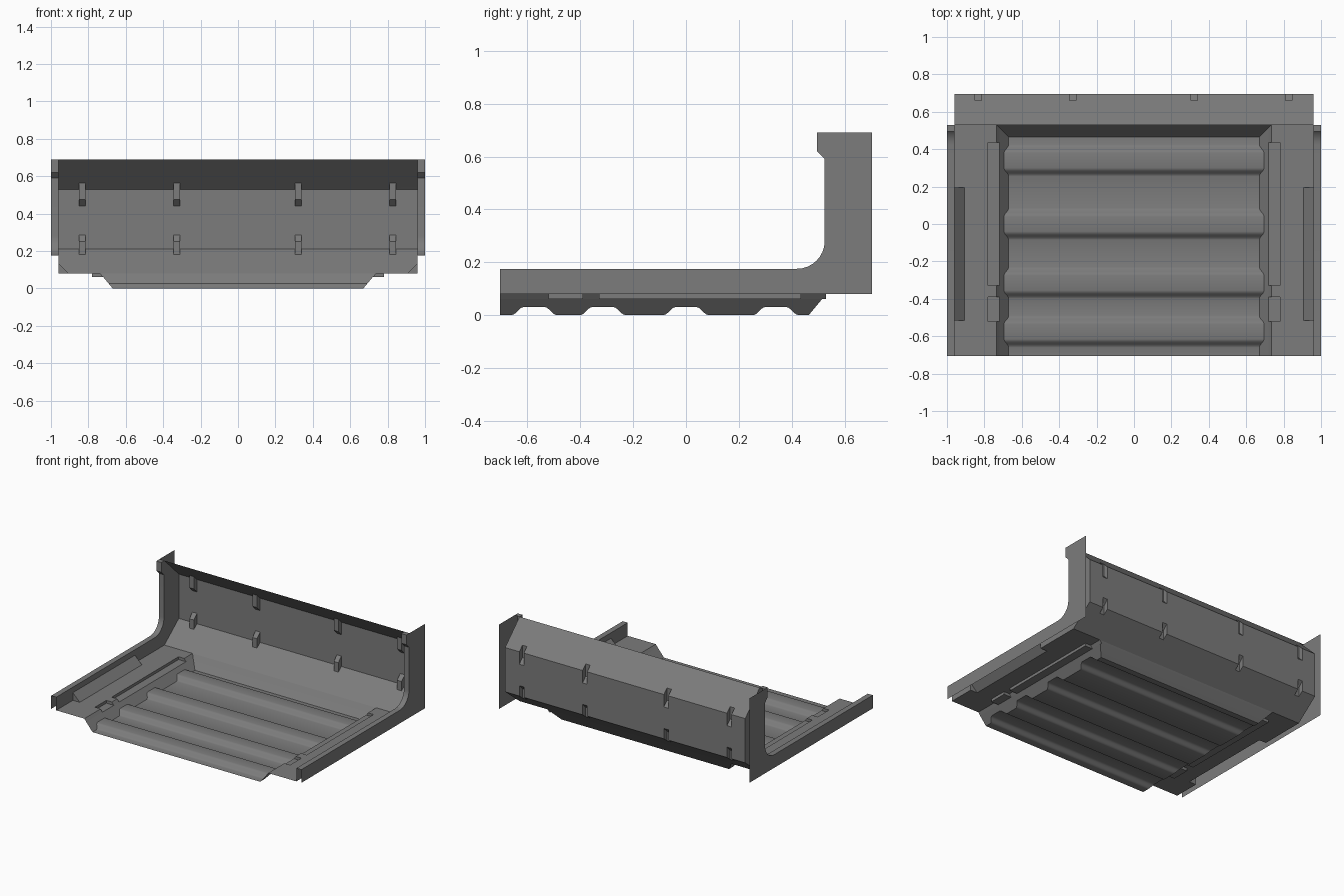
import bpy, bmesh, math
from mathutils import Vector

if "Cube" in bpy.data.objects:
    bpy.data.objects.remove(bpy.data.objects["Cube"])

steel = bpy.data.materials.new("dull_steel_grey")
steel.use_nodes = True
GREY = (0.2, 0.2, 0.2, 1)
steel.diffuse_color = GREY
steel.node_tree.nodes["Principled BSDF"].inputs["Base Color"].default_value = GREY

INSIDE = Vector((0, -0.2, 0.72))
FRONT, BACK, FLOOR, TOP = -0.705, 0.53, 0.08, 0.69
RAIL_IN, RAIL_OUT = 0.96, 1.0


def finish(name, faces, outward=False):
    """Weld faces into one sheet, turn them inward or outward, shade smoothly."""
    bm = bmesh.new()
    for pts in faces:
        bm.faces.new([bm.verts.new(p) for p in pts])
    bmesh.ops.remove_doubles(bm, verts=bm.verts, dist=0.0003)
    bm.normal_update()
    for f in bm.faces:
        away = f.normal.dot(INSIDE - f.calc_center_median()) < 0
        if away != outward:
            f.normal_flip()
    mesh = bpy.data.meshes.new(name)
    bm.to_mesh(mesh)
    bm.free()
    mesh.shade_smooth()
    mesh.set_sharp_from_angle(angle=math.radians(30))
    mesh.materials.append(steel)
    obj = bpy.data.objects.new(name, mesh)
    bpy.context.collection.objects.link(obj)


def bridge(a, b):
    """Quads between two matching point rows."""
    return [(a[i], a[i + 1], b[i + 1], b[i]) for i in range(len(a) - 1)]


def along_x(profile, x0, x1):
    return bridge([(x0, y, z) for y, z in profile], [(x1, y, z) for y, z in profile])


def along_y(section, y0, y1, s):
    return bridge([(s * x, y0, z) for x, z in section], [(s * x, y1, z) for x, z in section])


# Ribbed floor pan: side walls lean outward as they rise
profile = [(FRONT, 0)]
for centre in (-0.575, -0.315, 0, 0.34):
    rise = [(0.085 - 0.045 * i / 6, 0.015 * (1 - math.cos(math.pi * i / 6))) for i in range(7)]
    profile += [(centre - d, z) for d, z in rise]
    profile += [(centre + d, z) for d, z in reversed(rise)]
profile += [(0.465, 0), (0.515, 0.06), (BACK, FLOOR)]


def pan_x(z):
    return 0.67 + z * 0.05 / 0.06


rows = [[(s * pan_x(z), y, z) for y, z in profile] for s in (-1, 1)]
faces = bridge(*rows)
for s in (-1, 1):
    for (y0, z0), (y1, z1) in zip(profile[:-2], profile[1:-1]):
        quad = [(s * pan_x(z0), y0, z0), (s * pan_x(z1), y1, z1), (s * 0.72, y1, 0.06)]
        if z1 < 0.06:
            quad.append((s * 0.72, y0, 0.06))
        else:
            quad.append((s * 0.72, y0, 0.06))
            quad.pop(2)
        faces.append(quad)
finish("ribbed_floor_pan", faces)

# Floor ledges with sunken slots beside the pan and raised wedges beside the rails
slots = [(-0.52, -0.39), (-0.33, 0.435)]
wedge = (-0.515, 0.195)
cuts = sorted({FRONT, BACK, *wedge, *slots[0], *slots[1]})
for s, side in ((1, "left"), (-1, "right")):
    faces = []
    for y0, y1 in zip(cuts, cuts[1:]):
        mid = (y0 + y1) / 2
        section = [(0.72, 0.06)]
        if any(a < mid < b for a, b in slots):
            section += [(0.78, 0.06), (0.78, FLOOR)]
        else:
            section += [(0.735, FLOOR), (0.78, FLOOR)]
        section.append((0.905, FLOOR))
        raised = wedge[0] < mid < wedge[1]
        section.append((RAIL_IN, 0.135 if raised else FLOOR))
        faces += along_y(section, y0, y1, s)
    for a, b in slots:
        for y in (a, b):
            faces.append([(s * x, y, z) for x, z in
                          ((0.72, 0.06), (0.78, 0.06), (0.78, FLOOR), (0.735, FLOOR))])
    for y in wedge:
        faces.append([(s * 0.905, y, FLOOR), (s * RAIL_IN, y, FLOOR), (s * RAIL_IN, y, 0.135)])
    finish(side + "_floor_ledge", faces)

# End wall with pressed notches across its upper and lower bends
low, high = (0.66, 0.1824), (0.66, 0.564)
middle = [(0.695, 0.285), (0.695, 0.44)]
plain = [(BACK, FLOOR), low, (0.695, 0.21), *middle, (0.695, 0.53), high, (BACK, TOP)]
notched = [(BACK, FLOOR), low, (0.66, 0.25), *middle, (0.66, 0.475), high, (BACK, TOP)]
faces = []
x = -RAIL_IN
for centre in (-0.833, -0.328, 0.322, 0.828):
    x0, x1 = centre - 0.018, centre + 0.018
    faces += along_x(plain, x, x0) + along_x(notched, x0, x1)
    for edge in (x0, x1):
        for start in (1, 4):
            cap = plain[start:start + 3] + [notched[start + 1]]
            faces.append([(edge, y, z) for y, z in cap])
    x = x1
faces += along_x(plain, x, RAIL_IN)
finish("end_wall", faces)

# Hollow side rails: capping strip, inner face and outer plate
rail = [(FRONT, 0.175)]
for i in range(9):
    a = math.pi / 2 * i / 8
    rail.append((0.42 + 0.105 * math.sin(a), 0.28 - 0.105 * math.cos(a)))
rail += [(0.525, 0.59), (0.495, 0.62), (0.495, TOP)]
inner = [(FRONT, FLOOR), (wedge[0], FLOOR), (wedge[0], 0.135), (wedge[1], 0.135),
         (wedge[1], FLOOR)] + plain + rail[::-1]
outer = [(FRONT, FLOOR), (0.705, FLOOR), (0.705, TOP)] + rail[::-1]
for s, side in ((1, "left"), (-1, "right")):
    finish(side + "_rail_cap", along_x(rail + [(BACK, TOP)], s * RAIL_IN, s * RAIL_OUT))
    finish(side + "_rail_inner_face", [[(s * RAIL_IN, y, z) for y, z in inner]])
    finish(side + "_outer_plate", [[(s * RAIL_OUT, y, z) for y, z in outer]], True)
